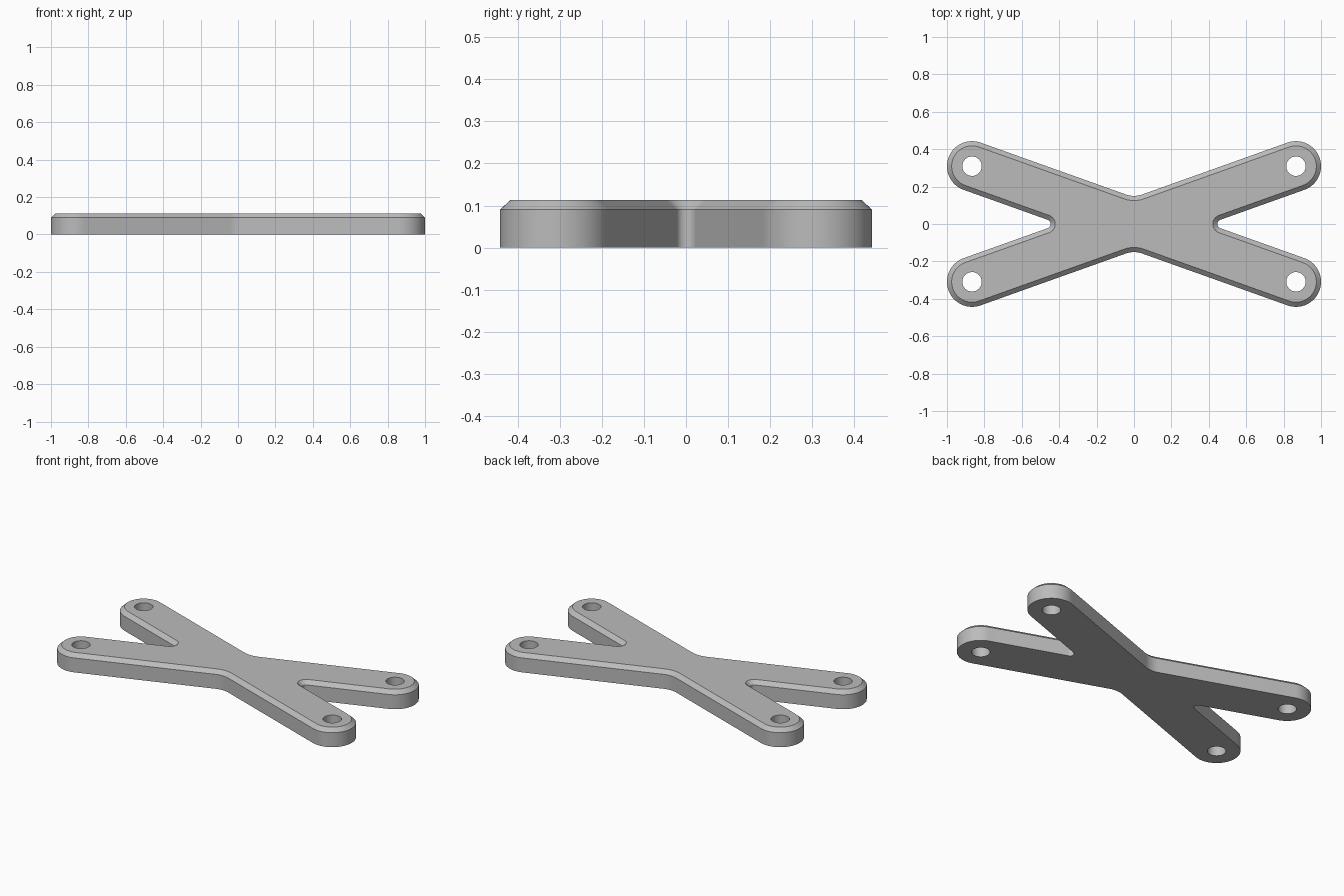
import bpy
import bmesh
from math import atan2, cos, hypot, pi, sin

cube = bpy.data.objects.get("Cube")
if cube:
    bpy.data.objects.remove(cube)

HOLE_X, HOLE_Y = 0.866, 0.309      # hole centre at each arm end
ARM_R, HOLE_R = 0.134, 0.052       # half width of an arm, hole radius
NOTCH_R, WAIST_R = 0.024, 0.13     # fillets between the arms
HEIGHT, EDGE_Z, CHAMFER = 0.113, 0.09, 0.025
TILT = atan2(HOLE_Y, HOLE_X)

grey = bpy.data.materials.new("Grey")
grey.use_nodes = True
grey.diffuse_color = (0.5, 0.5, 0.5, 1)
grey.node_tree.nodes["Principled BSDF"].inputs["Base Color"].default_value = grey.diffuse_color


def arc(cx, cy, r, start, end, steps):
    angles = [start + (end - start) * i / steps for i in range(steps + 1)]
    return [(cx + r * cos(a), cy + r * sin(a)) for a in angles]


def outline(inset):
    """Closed cross outline, counter-clockwise, moved inwards by inset."""
    side, up = pi / 2, pi
    notch_x = (ARM_R + NOTCH_R) / sin(TILT)
    waist_y = (ARM_R + WAIST_R) / cos(TILT)
    quarter = arc(notch_x, 0, NOTCH_R + inset, up, side + TILT, 8)
    quarter += arc(HOLE_X, HOLE_Y, ARM_R - inset, TILT - side, TILT + side, 32)
    quarter += arc(0, waist_y, WAIST_R + inset, TILT - side, -side, 6)
    right = quarter + [(-x, y) for x, y in reversed(quarter[:-1])]
    return right + [(x, -y) for x, y in reversed(right[1:-1])]


# Chamfered cross plate, lofted from three outlines
bm = bmesh.new()
rings = [[bm.verts.new((x, y, z)) for x, y in outline(inset)]
         for z, inset in ((0, 0), (EDGE_Z, 0), (HEIGHT, CHAMFER))]
for low, high in zip(rings, rings[1:]):
    for i in range(len(low)):
        j = (i + 1) % len(low)
        bm.faces.new((low[i], low[j], high[j], high[i]))
bm.faces.new(rings[-1])
bm.faces.new(rings[0][::-1])
bmesh.ops.recalc_face_normals(bm, faces=bm.faces)
mesh = bpy.data.meshes.new("cross_plate")
bm.to_mesh(mesh)
bm.free()
mesh.materials.append(grey)
plate = bpy.data.objects.new("cross_plate", mesh)
bpy.context.collection.objects.link(plate)

# Screw holes through the arm ends
cutters = []
for sx in (-1, 1):
    for sy in (-1, 1):
        bpy.ops.mesh.primitive_cylinder_add(vertices=48, radius=HOLE_R, depth=1,
                                            location=(sx * HOLE_X, sy * HOLE_Y, 0))
        cutter = bpy.context.object
        cutter.name = "hole_cutter"
        cutter.data.materials.append(grey)
        cutter.hide_render = True
        cutters.append(cutter)
        cut = plate.modifiers.new("screw_hole", "BOOLEAN")
        cut.operation, cut.solver, cut.object = "DIFFERENCE", "EXACT", cutter

# Apply the holes, remove the cutters and smooth the curved walls
bpy.ops.object.select_all(action="DESELECT")
plate.select_set(True)
bpy.context.view_layer.objects.active = plate
for cut in list(plate.modifiers):
    bpy.ops.object.modifier_apply(modifier=cut.name)
for cutter in cutters:
    bpy.data.objects.remove(cutter)
bpy.ops.object.shade_smooth_by_angle(angle=pi / 6)
